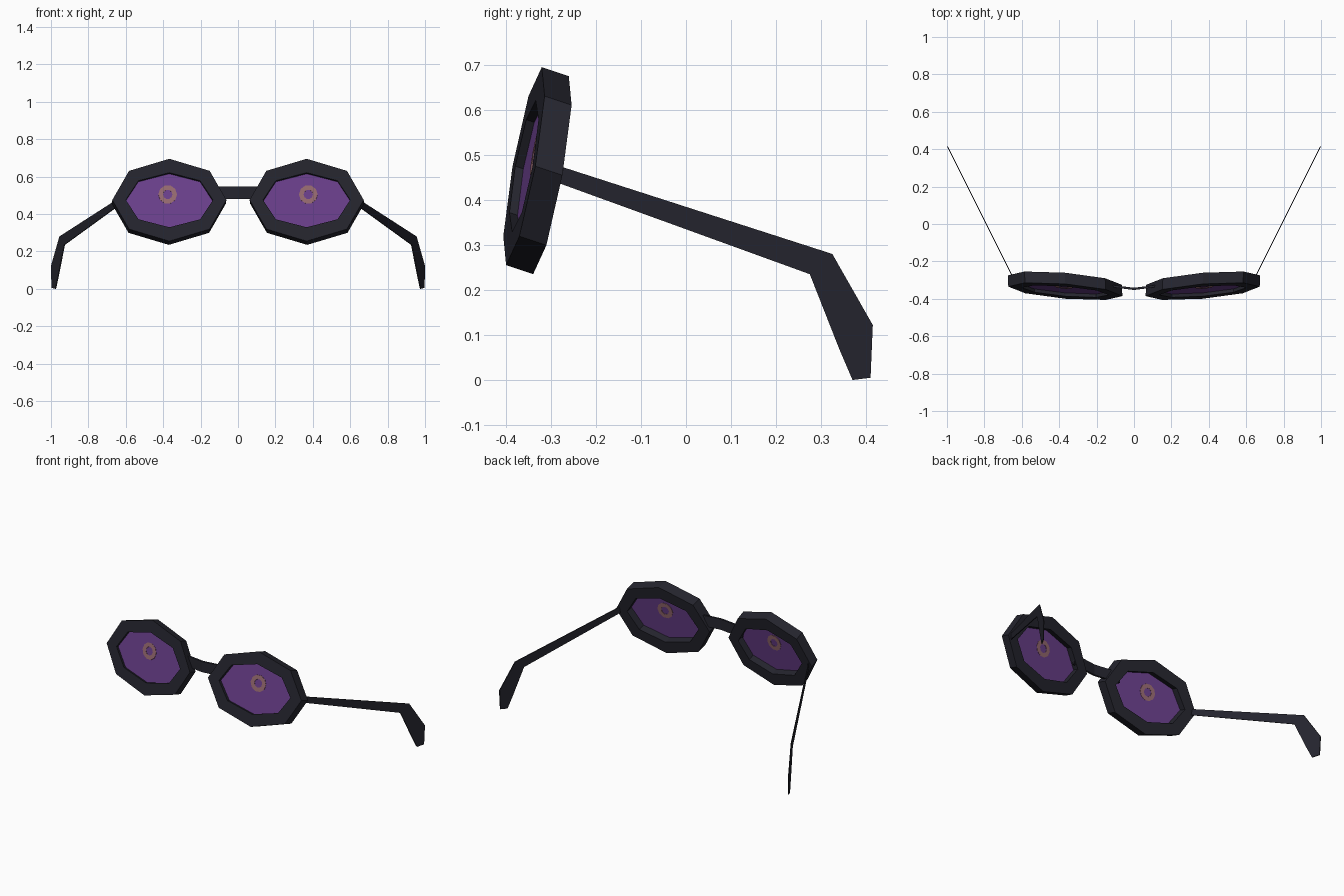
import bpy, bmesh
from math import cos, sin, tau
from mathutils import Vector

if "Cube" in bpy.data.objects:
    bpy.data.objects.remove(bpy.data.objects["Cube"], do_unlink=True)


def material(name, rgb):
    m = bpy.data.materials.new(name)
    m.use_nodes = True
    m.diffuse_color = (*rgb, 1)
    m.node_tree.nodes["Principled BSDF"].inputs["Base Color"].default_value = (*rgb, 1)
    return m


BLACK = material("matte black", (0.018, 0.018, 0.027))
PURPLE = material("purple lens", (0.145, 0.05, 0.262))
TAN = material("dusty tan", (0.31, 0.145, 0.165))


def lens_point(u, v, t):
    """Point on the tilted, wrapped lens plane; t runs 0 (front) to 1 (back)."""
    return Vector((0.367 + u + 0.003 * t,
                   -0.36 + 0.083 * u + 0.18 * v + 0.06 * t,
                   0.475 + v - 0.02 * t))


def loop(rx, rz, t, sides=8, cu=0, cv=0):
    return [lens_point(cu + rx * cos(tau * i / sides), cv + rz * sin(tau * i / sides), t)
            for i in range(sides)]


def build(name, loops, mat, closed=False, mirror=True):
    """Skin a chain of loops; cap the ends, or join last to first when closed."""
    bm = bmesh.new()
    rows = [[bm.verts.new(p) for p in pts] for pts in loops]
    n = len(rows[0])
    pairs = list(zip(rows, rows[1:]))
    if closed:
        pairs.append((rows[-1], rows[0]))
    else:
        bm.faces.new(rows[0])
        bm.faces.new(rows[-1])
    for a, b in pairs:
        for i in range(n):
            j = (i + 1) % n
            bm.faces.new((a[i], a[j], b[j], b[i]))
    bmesh.ops.recalc_face_normals(bm, faces=bm.faces)
    mesh = bpy.data.meshes.new(name)
    bm.to_mesh(mesh)
    bm.free()
    mesh.materials.append(mat)
    ob = bpy.data.objects.new(name, mesh)
    bpy.context.collection.objects.link(ob)
    if mirror:
        ob.modifiers.new("Mirror", "MIRROR").use_axis[0] = True
    return ob


# Octagonal rims
OUTER, INNER = (0.305, 0.22), (0.233, 0.146)
build("rims", [loop(*OUTER, 0), loop(*OUTER, 1), loop(*INNER, 1), loop(*INNER, 0)],
      BLACK, closed=True)

# Thin lenses set into the rims
build("lenses", [loop(0.245, 0.156, t) for t in (0.3, 0.34)], PURPLE)

# Small ring marks showing on both sides of each lens
mark = dict(sides=10, cu=0.008, cv=0.035)
build("lens_rings", [loop(r, r, t, **mark) for r, t in
                     ((0.05, 0.27), (0.05, 0.37), (0.025, 0.37), (0.025, 0.27))],
      TAN, closed=True)

# Bowed flat bridge
sections = []
for x, y in ((-0.165, -0.325), (-0.07, -0.338), (0, -0.347), (0.07, -0.338), (0.165, -0.325)):
    sections.append([Vector((x, y + dy, z)) for dy, z in
                     ((-0.006, 0.48), (0.006, 0.48), (0.006, 0.546), (-0.006, 0.546))])
build("bridge", sections, BLACK, mirror=False)

# Flat splayed temple arms with drooping tips
profile = [(-0.29, 0.478), (0.325, 0.28), (0.415, 0.122), (0.41, 0.005),
           (0.37, 0), (0.34, 0.07), (0.275, 0.235), (-0.29, 0.44)]
build("temple_arms", [[Vector((0.65 + 0.5 * (y + 0.28) + dx, y, z)) for y, z in profile]
                      for dx in (-0.0025, 0.0025)], BLACK)
